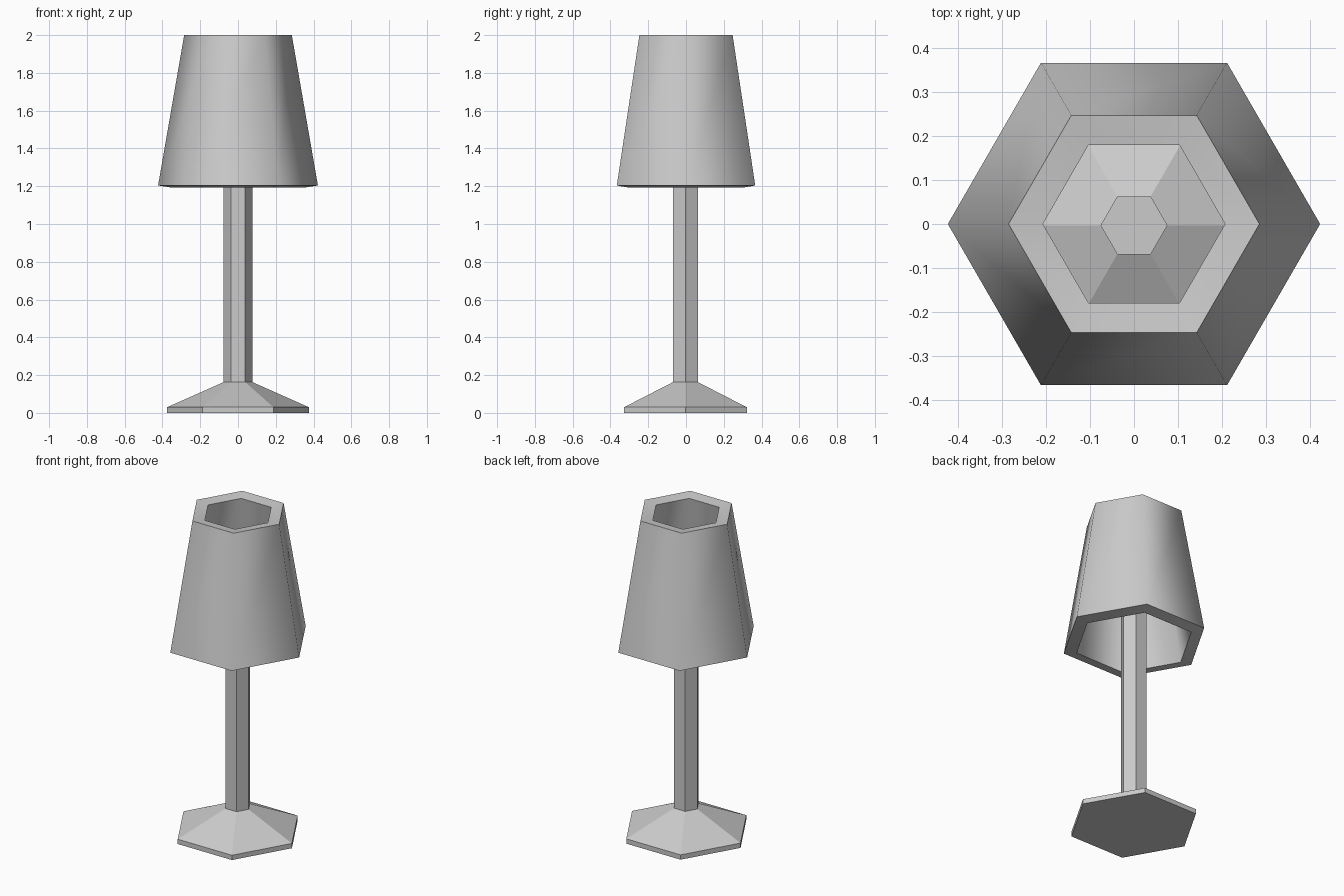
import bpy, bmesh, math

if "Cube" in bpy.data.objects:
    bpy.data.objects.remove(bpy.data.objects["Cube"])

SIDES = 6


def hex_lathe(name, profile, closed=False, location=(0, 0, 0)):
    """Stack six-sided rings from (radius, height) points, capped or looped."""
    bm = bmesh.new()
    rings = []
    for r, z in profile:
        rings.append([bm.verts.new((r * math.cos(math.tau * i / SIDES),
                                    r * math.sin(math.tau * i / SIDES), z))
                      for i in range(SIDES)])
    pairs = list(zip(rings, rings[1:]))
    if closed:
        pairs.append((rings[-1], rings[0]))
    else:
        bm.faces.new(rings[0][::-1])
        bm.faces.new(rings[-1])
    for a, b in pairs:
        for i in range(SIDES):
            j = (i + 1) % SIDES
            bm.faces.new((a[i], a[j], b[j], b[i]))
    bmesh.ops.recalc_face_normals(bm, faces=bm.faces)
    mesh = bpy.data.meshes.new(name)
    bm.to_mesh(mesh)
    bm.free()
    obj = bpy.data.objects.new(name, mesh)
    obj.location = location
    bpy.context.collection.objects.link(obj)
    return obj


# Flat-shaded foot rising into the hexagonal pole
hex_lathe("lamp_stand",
          [(0.375, 0.0), (0.375, 0.03), (0.076, 0.163), (0.076, 1.6)],
          location=(0, -0.003, 0))

# Thick tapered shade, open at both ends, rims tilted square to the wall
shade = hex_lathe("lamp_shade",
                  [(0.423, 1.204), (0.285, 2.0), (0.207, 1.989), (0.345, 1.192)],
                  closed=True)

# Sides blend smoothly, rims stay crisp
bpy.ops.object.select_all(action='DESELECT')
shade.select_set(True)
bpy.context.view_layer.objects.active = shade
bpy.ops.object.shade_smooth_by_angle(angle=math.radians(65))
